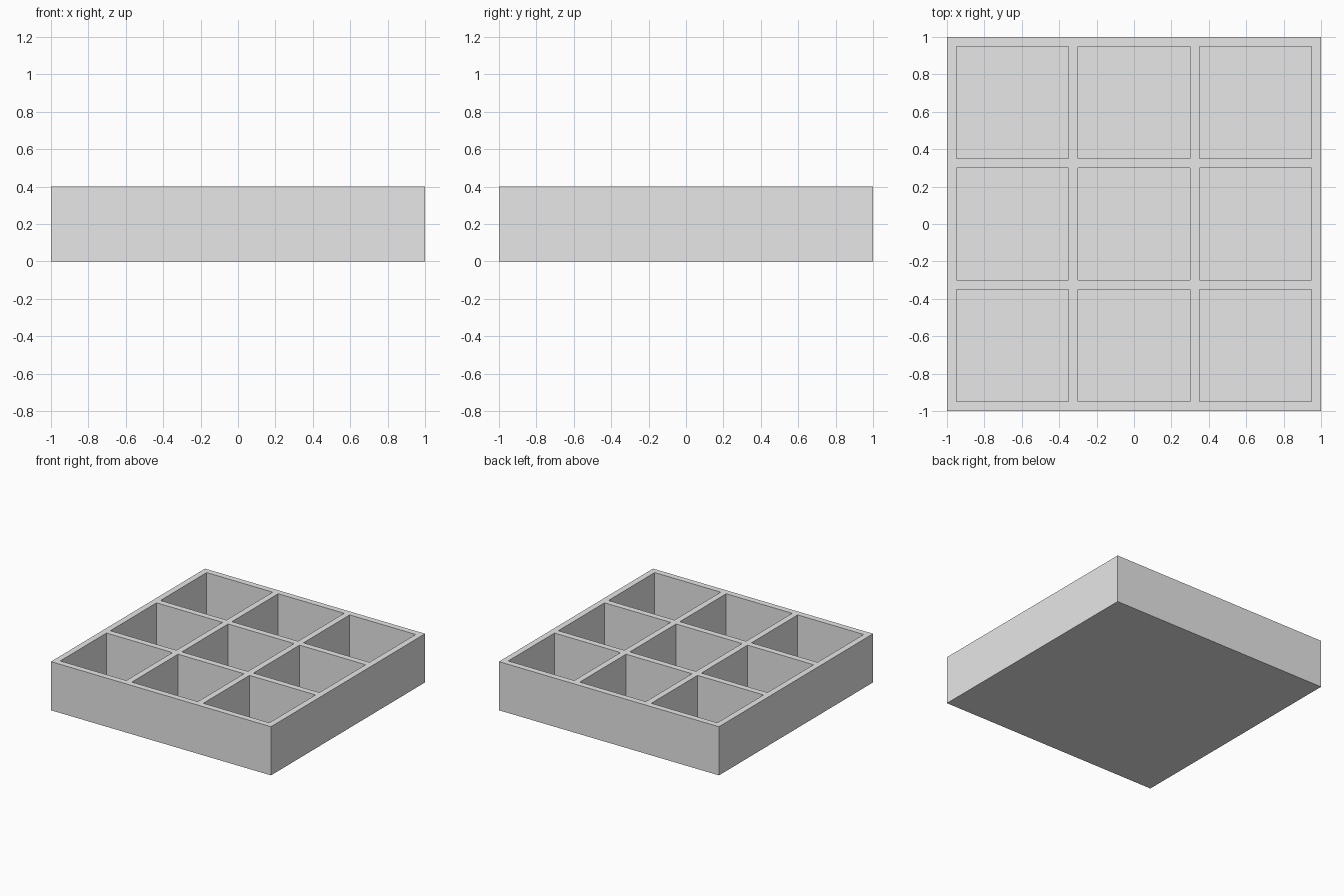
import bpy
import bmesh
from mathutils import Vector

SIZE, HEIGHT = 2.0, 0.4
WALL, POCKET, FLOOR = 0.05, 0.6, 0.05
CELLS = 3

default = bpy.data.objects.get("Cube")
if default:
    bpy.data.objects.remove(default, do_unlink=True)

# Plain grey material
grey = bpy.data.materials.new("light_grey")
grey.use_nodes = True
colour = (0.8, 0.8, 0.8, 1.0)
grey.diffuse_color = colour
grey.node_tree.nodes["Principled BSDF"].inputs["Base Color"].default_value = colour

# Solid block standing on the ground
bm = bmesh.new()
bmesh.ops.create_cube(bm, size=1.0)
bmesh.ops.scale(bm, vec=(SIZE, SIZE, HEIGHT), verts=bm.verts)
bmesh.ops.translate(bm, vec=(0, 0, HEIGHT / 2), verts=bm.verts)

# Score the block along both sides of every wall
half = POCKET / 2
centres = [(i - (CELLS - 1) / 2) * (POCKET + WALL) for i in range(CELLS)]
for axis in (Vector((1, 0, 0)), Vector((0, 1, 0))):
    for centre in centres:
        for cut in (centre - half, centre + half):
            bmesh.ops.bisect_plane(bm, geom=bm.verts[:] + bm.edges[:] + bm.faces[:],
                                   plane_co=axis * cut, plane_no=axis)

# Sink the square compartments into the top
bm.normal_update()


def in_cell(value):
    return any(abs(value - c) < 0.01 for c in centres)


pockets = []
for face in bm.faces:
    mid = face.calc_center_median()
    if face.normal.z > 0.9 and in_cell(mid.x) and in_cell(mid.y):
        pockets.append(face)
bmesh.ops.inset_individual(bm, faces=pockets, thickness=0.0, depth=FLOOR - HEIGHT)

# Merge the scored outer sides back into clean flat faces
outer = [f for f in bm.faces if f.normal.z < 0.5
         and (f.normal.z < -0.5 or max(abs(c) for c in f.calc_center_median()[:2]) > SIZE / 2 - 0.01)]
outer_set = set(outer)
inner_edges = [e for e in bm.edges if len(e.link_faces) == 2
               and all(f in outer_set for f in e.link_faces)
               and e.calc_face_angle(0) < 0.01]
bmesh.ops.dissolve_edges(bm, edges=inner_edges, use_verts=False)
bmesh.ops.recalc_face_normals(bm, faces=bm.faces)

mesh = bpy.data.meshes.new("compartment_tray")
bm.to_mesh(mesh)
bm.free()
mesh.materials.append(grey)
tray = bpy.data.objects.new("compartment_tray", mesh)
bpy.context.collection.objects.link(tray)
